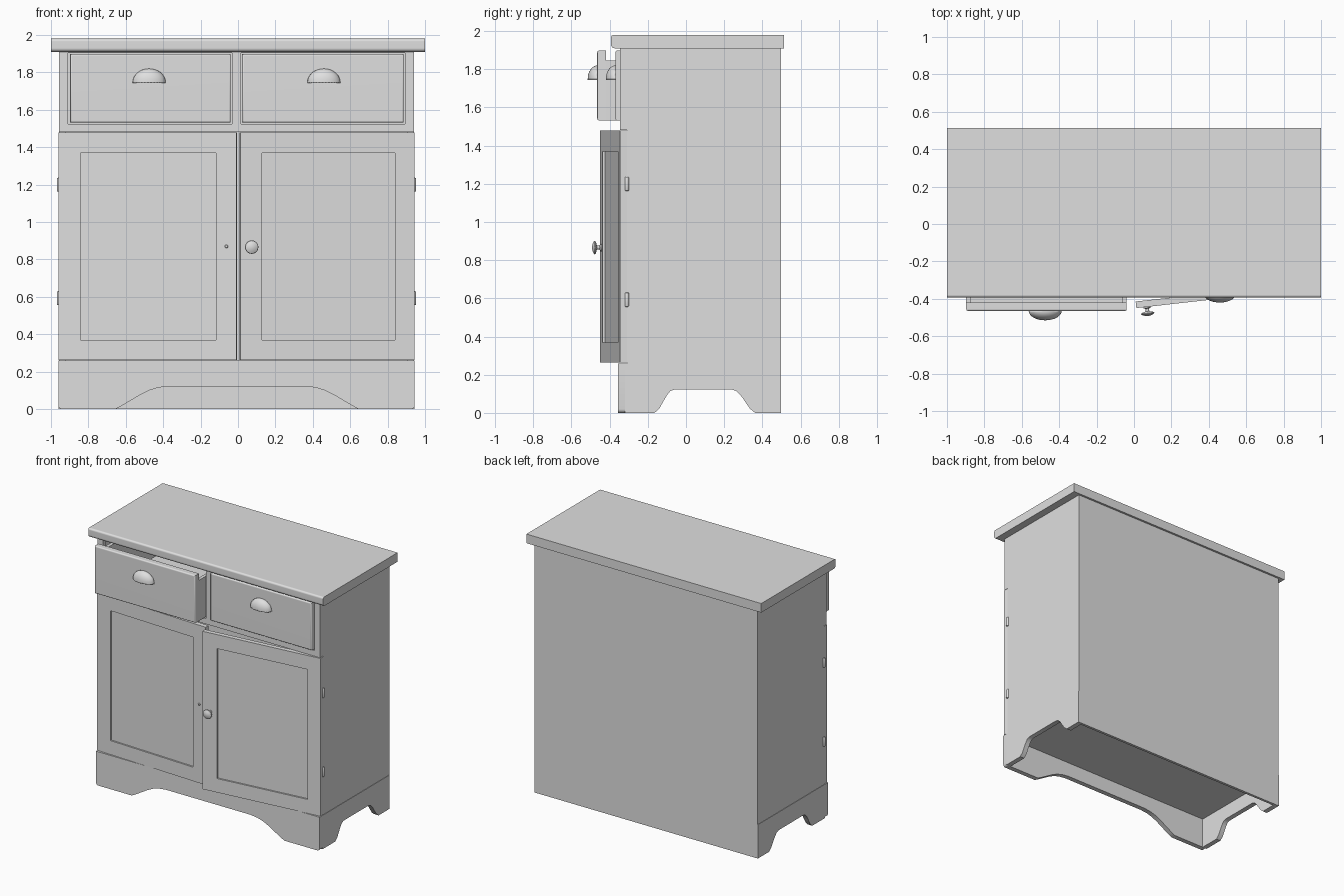
import bpy, bmesh, math
from mathutils import Matrix, Vector

if "Cube" in bpy.data.objects:
    bpy.data.objects.remove(bpy.data.objects["Cube"])

paint = bpy.data.materials.new("plain_grey")
paint.diffuse_color = (0.74, 0.74, 0.74, 1)
paint.use_nodes = True
paint.node_tree.nodes["Principled BSDF"].inputs["Base Color"].default_value = paint.diffuse_color


def finish(name, bm, smooth=False):
    bmesh.ops.recalc_face_normals(bm, faces=bm.faces)
    me = bpy.data.meshes.new(name)
    bm.to_mesh(me)
    bm.free()
    me.materials.append(paint)
    ob = bpy.data.objects.new(name, me)
    bpy.context.collection.objects.link(ob)
    if smooth:
        bpy.ops.object.select_all(action='DESELECT')
        ob.select_set(True)
        bpy.context.view_layer.objects.active = ob
        bpy.ops.object.shade_smooth_by_angle(angle=math.radians(35))
    return ob


def add_box(bm, x, y, z):
    m = Matrix.Translation(((x[0] + x[1]) / 2, (y[0] + y[1]) / 2, (z[0] + z[1]) / 2))
    m = m @ Matrix.Diagonal((x[1] - x[0], y[1] - y[0], z[1] - z[0], 1))
    return bmesh.ops.create_cube(bm, size=1, matrix=m)['verts']


def box(name, x, y, z):
    bm = bmesh.new()
    add_box(bm, x, y, z)
    return finish(name, bm)


def front_bevel_box(name, x, y, z, w, seg=4):
    """Box whose four front edges are rounded."""
    bm = bmesh.new()
    add_box(bm, x, y, z)
    edges = [e for e in bm.edges if all(abs(v.co.y - y[0]) < 1e-5 for v in e.verts)]
    bmesh.ops.bevel(bm, geom=edges, offset=w, segments=seg, profile=0.5, affect='EDGES')
    ob = finish(name, bm, True)
    ob.modifiers.new("flat_faces", 'WEIGHTED_NORMAL').keep_sharp = True
    return ob


def prism(name, pts, axis, a, b, smooth=True):
    """Extrude a (u, z) outline along x or y from a to b."""
    bm = bmesh.new()
    put = (lambda u, z: (a, u, z)) if axis == 'x' else (lambda u, z: (u, a, z))
    face = bm.faces.new([bm.verts.new(put(u, z)) for u, z in pts])
    ext = bmesh.ops.extrude_face_region(bm, geom=[face])['geom']
    d = Vector((b - a, 0, 0)) if axis == 'x' else Vector((0, b - a, 0))
    bmesh.ops.translate(bm, vec=d, verts=[v for v in ext if isinstance(v, bmesh.types.BMVert)])
    return finish(name, bm, smooth)


def lathe(bm, profile, origin, n=24):
    """Turned shape along -y; profile is (radius, distance)."""
    rings = []
    for r, d in profile:
        rings.append([bm.verts.new((origin[0] + r * math.cos(2 * math.pi * i / n), origin[1] - d,
                                    origin[2] + r * math.sin(2 * math.pi * i / n))) for i in range(n)])
    for p, q in zip(rings, rings[1:]):
        for i in range(n):
            bm.faces.new((p[i], p[(i + 1) % n], q[(i + 1) % n], q[i]))
    bm.faces.new(rings[0])
    bm.faces.new(rings[-1])


def arc(cy, cz, r, a0, a1, n=6):
    angles = [math.radians(a0 + (a1 - a0) * i / n) for i in range(n + 1)]
    return [(cy + r * math.cos(a), cz + r * math.sin(a)) for a in angles]


L, R = -0.957, 0.941          # outer sides of the carcass
BACK, FRONT, DOOR_BACK = 0.497, -0.345, -0.31
T = 0.035                     # board thickness

# Worktop with a rounded front edge
top = prism("worktop", [(0.513, 1.91)] + arc(-0.373, 1.93, 0.02, 270, 180) +
            arc(-0.379, 1.966, 0.014, 180, 90) + [(0.513, 1.98)], 'x', -1, 1)
top.modifiers.new("flat_faces", 'WEIGHTED_NORMAL').keep_sharp = True

# Carcass: back, floor and drawer deck
box("back_panel", (L, R), (0.477, BACK), (0, 1.91))
box("cabinet_floor", (L + T, R - T), (-0.32, 0.477), (0.235, 0.26))
box("drawer_deck", (L + T, R - T), (FRONT + 0.02, 0.477), (1.49, 1.515))
box("drawer_divider", (-0.025, 0.005), (FRONT + 0.02, 0.477), (1.515, 1.91))

# Side boards and plinth sides with a curved arch
arch_side = [(-0.165, 0), (-0.14, 0.022), (-0.12, 0.058), (-0.10, 0.092), (-0.083, 0.114), (-0.06, 0.122),
             (0.24, 0.122), (0.265, 0.114), (0.287, 0.092), (0.31, 0.058), (0.335, 0.022), (0.362, 0)]
for side, x0, x1 in (("left", L, L + T), ("right", R - T, R)):
    box(side + "_side", (x0, x1), (DOOR_BACK, 0.477), (0.26, 1.91))
    box(side + "_upper_stile", (x0, x0 + 0.047) if side == "left" else (x1 - 0.047, x1),
        (FRONT, DOOR_BACK), (1.482, 1.91))
    out0, out1 = (x0 - 0.003, x1) if side == "left" else (x0, x1 + 0.003)
    prism(side + "_plinth", [(BACK, 0.26), (-0.32, 0.26), (-0.32, 0)] + arch_side + [(BACK, 0)],
          'x', out0, out1)

# Face frame around the drawers
box("centre_stile", (-0.033, 0.015), (FRONT, DOOR_BACK), (1.525, 1.905))
box("middle_rail", (L + 0.047, R - 0.047), (FRONT, DOOR_BACK), (1.482, 1.525))
box("top_rail", (L + 0.047, R - 0.047), (FRONT, DOOR_BACK), (1.903, 1.91))

# Front plinth with curved arch and softened corners
half = [(0.65, 0), (0.62, 0.016), (0.57, 0.045), (0.52, 0.075), (0.47, 0.1), (0.42, 0.115), (0.36, 0.122)]
front_arch = [(-x - 0.005, z) for x, z in half] + [(x - 0.005, z) for x, z in reversed(half)]
PL, PR = L - 0.003, R + 0.003
prism("front_plinth", [(PL, 0.26)] + arc(PL + 0.02, 0.02, 0.02, 180, 270, 4) + front_arch +
      arc(PR - 0.02, 0.02, 0.02, 270, 360, 4) + [(PR, 0.26)], 'y', -0.357, -0.32)

# Drawers, the left one pulled out, with cup handles
for side, x0, x1, yf in (("left", -0.897, -0.039, -0.465), ("right", 0.022, 0.886, -0.37)):
    front_bevel_box(side + "_drawer_front", (x0, x1), (yf, yf + 0.045), (1.532, 1.898), 0.01)
    bm = bmesh.new()
    ya, yb = yf + 0.045, yf + 0.82
    add_box(bm, (x0, x0 + 0.025), (ya, yb), (1.532, 1.845))
    add_box(bm, (x1 - 0.025, x1), (ya, yb), (1.532, 1.845))
    add_box(bm, (x0 + 0.025, x1 - 0.025), (yb - 0.02, yb), (1.532, 1.845))
    add_box(bm, (x0 + 0.025, x1 - 0.025), (ya, yb - 0.02), (1.532, 1.555))
    finish(side + "_drawer_box", bm)

    bm = bmesh.new()
    bmesh.ops.create_uvsphere(bm, u_segments=32, v_segments=16, radius=1)
    for no in ((0, 1, 0), (0, 0, -1)):
        bmesh.ops.bisect_plane(bm, geom=bm.verts[:] + bm.edges[:] + bm.faces[:], plane_co=(0, 0, 0),
                               plane_no=no, clear_outer=True)
    cx = -0.475 if side == "left" else 0.459
    bmesh.ops.transform(bm, verts=bm.verts, matrix=Matrix.Translation((cx, yf, 1.748)) @
                        Matrix.Diagonal((0.088, 0.05, 0.072, 1)))
    cup = finish(side + "_cup_handle", bm, True)
    shell = cup.modifiers.new("shell", 'SOLIDIFY')
    shell.thickness = 0.005


def door(name, x, panel):
    """Framed door with a recessed panel."""
    z, pz, y = (0.263, 1.478), (0.37, 1.37), (FRONT, DOOR_BACK)
    bm = bmesh.new()
    add_box(bm, x, y, z)
    # panel recess: inset the front face to the panel outline and push it in
    front = min(bm.faces, key=lambda f: f.calc_center_median().y)
    bmesh.ops.inset_region(bm, faces=[front], thickness=0.1)
    mx, mz = sum(x) / 2, sum(z) / 2
    for v in front.verts:
        v.co = (panel[0] if v.co.x < mx else panel[1], y[0], pz[0] if v.co.z < mz else pz[1])
    new = bmesh.ops.extrude_face_region(bm, geom=[front])['geom']
    bmesh.ops.translate(bm, vec=(0, 0.012, 0), verts=[v for v in new if isinstance(v, bmesh.types.BMVert)])
    if front.is_valid:
        bmesh.ops.delete(bm, geom=[front], context='FACES_ONLY')
    return finish(name, bm)


# Left door with a bare knob stem, right door with its knob
left_door = door("left_door", (L, -0.005), (-0.84, -0.116))
bm = bmesh.new()
lathe(bm, [(0.009, -0.005), (0.009, 0.006), (0.006, 0.009)], (-0.06, FRONT, 0.87), 12)
stem = finish("left_knob_stem", bm)

right_door = door("right_door", (R - 0.938, R), (0.119, 0.835))
bm = bmesh.new()
lathe(bm, [(0.02, 0), (0.02, 0.005), (0.01, 0.01), (0.01, 0.024), (0.028, 0.029), (0.036, 0.034),
           (0.034, 0.039), (0.022, 0.045), (0.008, 0.049)], (0.06, FRONT, 0.866))
knob = finish("right_knob", bm, True)

# Swing both doors slightly open about their hinges
for x, angle, parts in ((L, -2.3, (left_door, stem)), (R, 6.4, (right_door, knob))):
    pivot = Vector((x, DOOR_BACK, 0))
    swing = Matrix.Translation(pivot) @ Matrix.Rotation(math.radians(angle), 4, 'Z') @ Matrix.Translation(-pivot)
    for ob in parts:
        ob.data.transform(swing)

# Hinge barrels
for side, x in (("left", L), ("right", R)):
    for level, z in (("upper", 1.2), ("lower", 0.593)):
        bm = bmesh.new()
        bmesh.ops.create_cone(bm, cap_ends=True, segments=16, radius1=0.011, radius2=0.011, depth=0.074,
                              matrix=Matrix.Translation((x, DOOR_BACK, z)))
        rims = [e for e in bm.edges if abs(e.verts[0].co.z - e.verts[1].co.z) < 1e-5]
        bmesh.ops.bevel(bm, geom=rims, offset=0.005, segments=2, profile=0.5, affect='EDGES')
        finish(f"{side}_{level}_hinge", bm, True)
